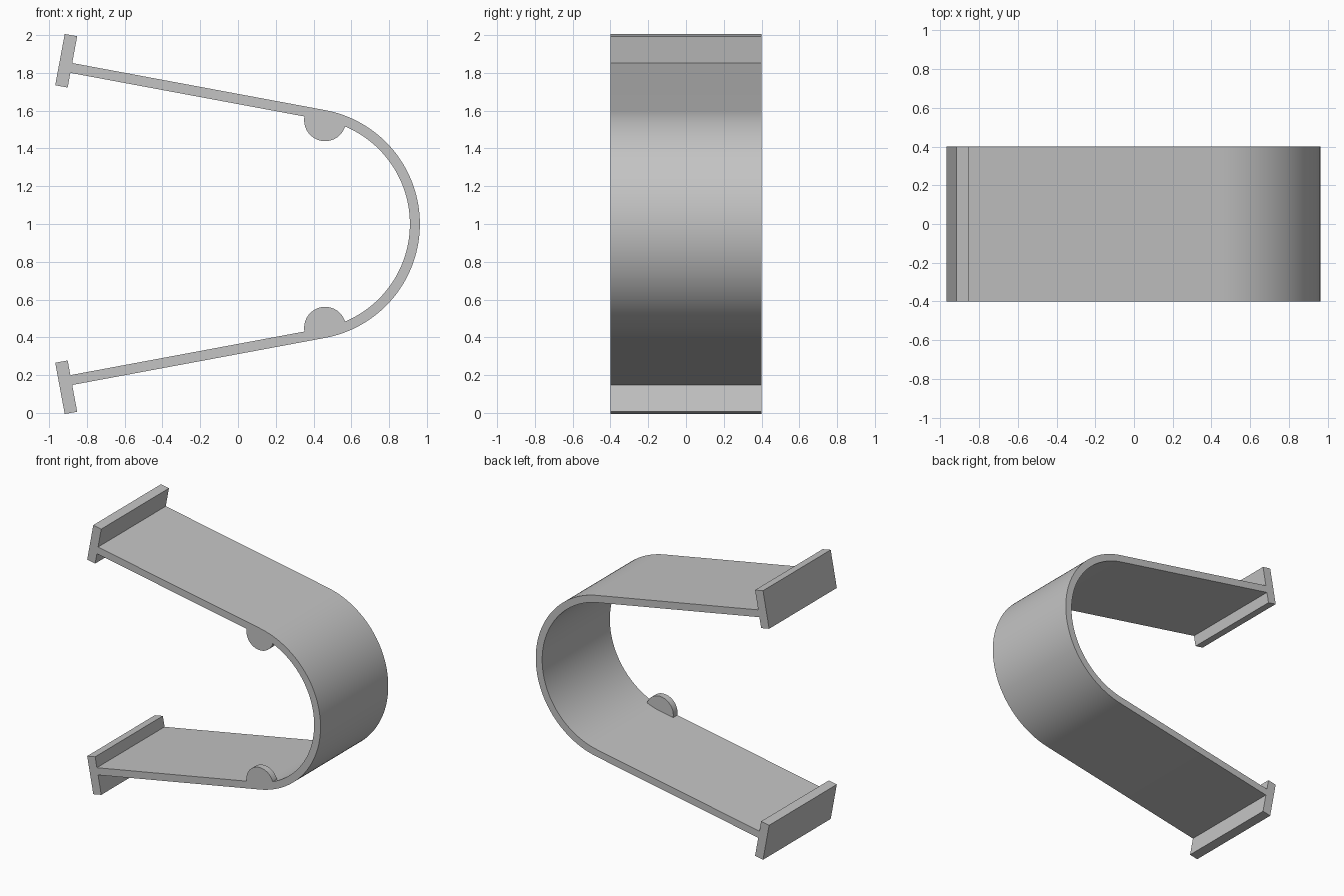
import bpy, bmesh
from math import sin, cos, pi, radians
from mathutils import Vector

if "Cube" in bpy.data.objects:
    bpy.data.objects.remove(bpy.data.objects["Cube"])

grey = bpy.data.materials.new("plain grey")
grey.use_nodes = True
colour = (0.55, 0.55, 0.55, 1)
grey.diffuse_color = colour
grey.node_tree.nodes["Principled BSDF"].inputs["Base Color"].default_value = colour

TILT = radians(10.55)      # slope of each arm
CENTRE = Vector((0.35, 1.0))
R_OUT, R_IN = 0.613, 0.56  # bend radii
HALF_WIDTH = 0.4
ALONG = Vector((-cos(TILT), sin(TILT)))   # upper arm, towards its free end
OUT = Vector((sin(TILT), cos(TILT)))      # away from the inside of the clip


def arm_point(along, out):
    """Point measured along the upper arm from the bend centre."""
    return CENTRE + ALONG * along + OUT * out


def flip(points):
    """Mirror an outline top to bottom."""
    return [Vector((p.x, 2 - p.y)) for p in reversed(points)]


def arc(centre, radius, start, end, steps):
    return [centre + radius * Vector((cos(a), sin(a)))
            for a in (start + (end - start) * i / steps for i in range(steps + 1))]


def extrude(name, outline, y0, y1):
    """Solid with an x-z outline, extruded from y0 to y1."""
    bm = bmesh.new()
    face = bm.faces.new([bm.verts.new((p.x, y0, p.y)) for p in outline])
    new = bmesh.ops.extrude_face_region(bm, geom=[face])["geom"]
    bmesh.ops.translate(bm, vec=(0, y1 - y0, 0),
                        verts=[v for v in new if isinstance(v, bmesh.types.BMVert)])
    bmesh.ops.recalc_face_normals(bm, faces=bm.faces)
    mesh = bpy.data.meshes.new(name)
    bm.to_mesh(mesh)
    bm.free()
    mesh.materials.append(grey)
    obj = bpy.data.objects.new(name, mesh)
    bpy.context.collection.objects.link(obj)
    bpy.ops.object.select_all(action="DESELECT")
    obj.select_set(True)
    bpy.context.view_layer.objects.active = obj
    bpy.ops.object.shade_smooth_by_angle(angle=radians(25))
    return obj


# Bent strip with a cross plate on each free end, in one outline
PLATE_NEAR, PLATE_FAR = 1.363, 1.430
PLATE_LOW, PLATE_HIGH = 0.481, 0.757
outer_end = [arm_point(PLATE_FAR, PLATE_HIGH), arm_point(PLATE_NEAR, PLATE_HIGH),
             arm_point(PLATE_NEAR, R_OUT)]
inner_end = [arm_point(PLATE_NEAR, R_IN), arm_point(PLATE_NEAR, PLATE_LOW),
             arm_point(PLATE_FAR, PLATE_LOW)]
bend = pi / 2 - TILT
outline = (outer_end + arc(CENTRE, R_OUT, bend, -bend, 64) + flip(outer_end)
           + flip(inner_end) + arc(CENTRE, R_IN, -bend, bend, 64) + inner_end)
extrude("bent_strip", outline, -HALF_WIDTH, HALF_WIDTH)

# Half-round stops inside the arms, flush with the front edge
stop = arc(arm_point(0.093 - 0.0, R_IN) + Vector((0.1, -0.018)), 0.111,
           pi - TILT - 0.05, 2 * pi - TILT + 0.05, 32)
extrude("upper_stop", stop, -HALF_WIDTH, -HALF_WIDTH + 0.05)
extrude("lower_stop", flip(stop), -HALF_WIDTH, -HALF_WIDTH + 0.05)
